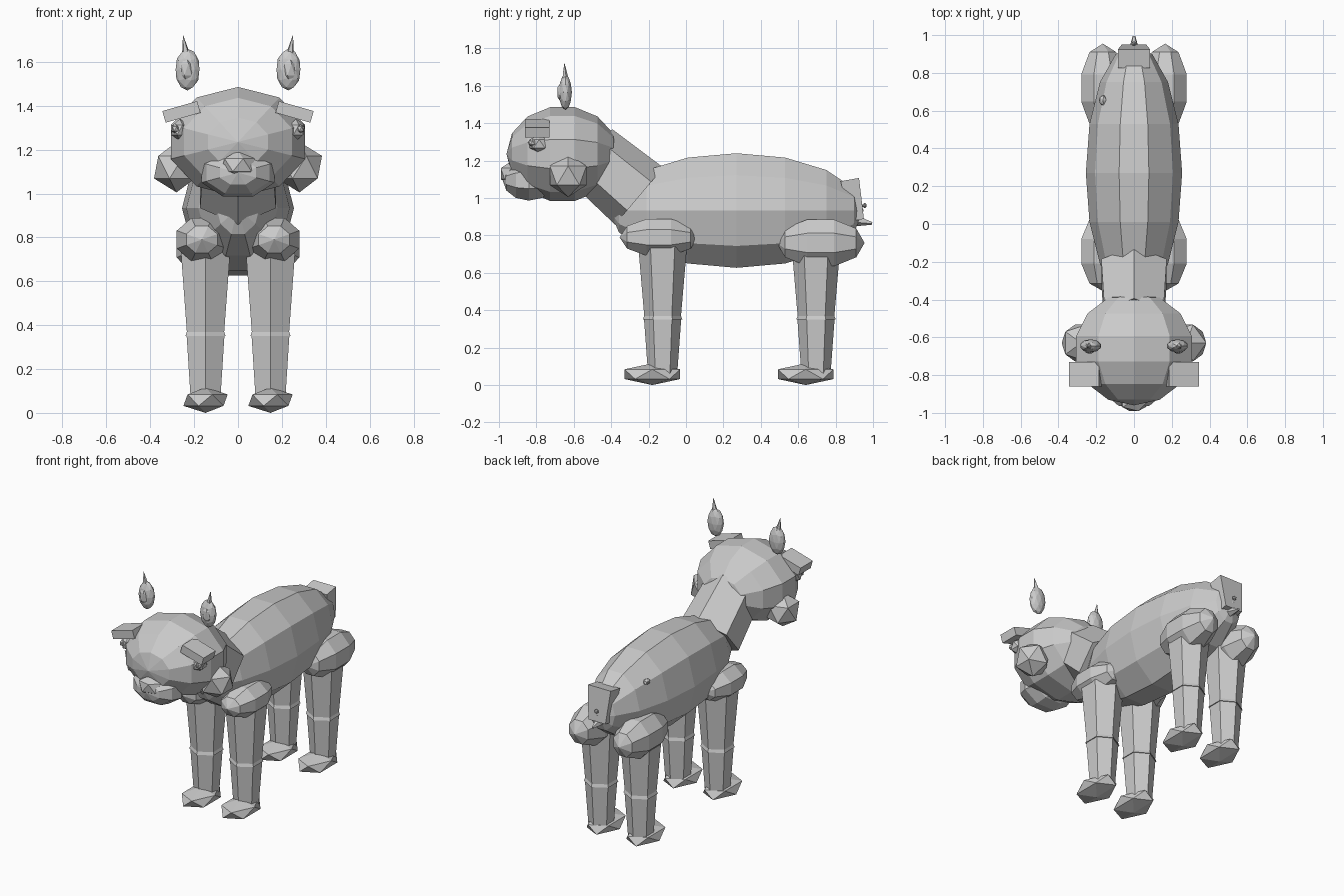
import bpy, bmesh, math
from mathutils import Vector, Matrix

if "Cube" in bpy.data.objects:
    bpy.data.objects.remove(bpy.data.objects["Cube"])

grey = bpy.data.materials.new("plain_grey")
grey.diffuse_color = (0.6, 0.6, 0.6, 1)
grey.use_nodes = True
grey.node_tree.nodes["Principled BSDF"].inputs["Base Color"].default_value = grey.diffuse_color


def finish(bm, name, matrix):
    bm.transform(matrix)
    bmesh.ops.recalc_face_normals(bm, faces=bm.faces)
    me = bpy.data.meshes.new(name)
    bm.to_mesh(me)
    bm.free()
    me.materials.append(grey)
    ob = bpy.data.objects.new(name, me)
    bpy.context.collection.objects.link(ob)
    return ob


def place(loc, size=(1, 1, 1), rot=None):
    return Matrix.Translation(loc) @ (rot or Matrix()) @ Matrix.Diagonal((*size, 1))


def lathe_ball(name, loc, size, segs, rings, spin=0.0):
    """Faceted ellipsoid with its poles along y; spin is measured from the top."""
    bm = bmesh.new()
    bmesh.ops.create_uvsphere(bm, u_segments=segs, v_segments=rings, radius=1)
    top = max((v for v in bm.verts if abs(v.co.x) + abs(v.co.y) > 0.01), key=lambda v: v.co.x)
    bm.transform(Matrix.Rotation(spin - math.atan2(top.co.y, top.co.x), 4, 'Z'))
    # cyclic axis swap: x -> z, y -> x, z -> y
    bm.transform(Matrix(((0, 1, 0, 0), (0, 0, 1, 0), (1, 0, 0, 0), (0, 0, 0, 1))))
    return finish(bm, name, place(loc, size))


def ico(name, loc, size, sub=1, rot=None):
    bm = bmesh.new()
    bmesh.ops.create_icosphere(bm, subdivisions=sub, radius=1)
    return finish(bm, name, place(loc, size, rot))


def prism(name, a, b, ra, rb, sides=6):
    """Tapered prism from a to b with an edge facing forward or upward."""
    a, b = Vector(a), Vector(b)
    axis = (b - a).normalized()
    side = Vector((1, 0, 0))
    side = (side - axis * side.dot(axis)).normalized()
    up = axis.cross(side)
    bm = bmesh.new()
    loops = []
    for c, r in ((a, ra), (b, rb)):
        ts = [math.tau * i / sides for i in range(sides)]
        loops.append([bm.verts.new(c + r * (math.cos(t) * up + math.sin(t) * side)) for t in ts])
    for i in range(sides):
        j = (i + 1) % sides
        bm.faces.new((loops[0][i], loops[0][j], loops[1][j], loops[1][i]))
    for loop in loops:
        bm.faces.new(loop)
    return finish(bm, name, Matrix())


def box(name, loc, size, rot=None, taper=1.0):
    bm = bmesh.new()
    bmesh.ops.create_cube(bm, size=1)
    for v in bm.verts:
        if v.co.z < 0:
            v.co.x *= taper
            v.co.y *= taper
    return finish(bm, name, place(loc, size, rot))


# Trunk, neck and head
lathe_ball("body", (0, 0.27, 0.933), (0.255, 0.68, 0.322), 10, 8, math.pi / 10)
prism("neck", (0, -0.51, 1.23), (0, -0.25, 1.01), 0.18, 0.2)
lathe_ball("head", (0, -0.66, 1.235), (0.33, 0.30, 0.257), 10, 7)
lathe_ball("muzzle", (0, -0.84, 1.095), (0.18, 0.14, 0.118), 8, 6, math.pi / 8)
ico("nose", (0, -0.935, 1.13), (0.085, 0.065, 0.066))

# Paired face parts
for s, tag in ((-1, "left"), (1, "right")):
    ico(tag + "_cheek", (s * 0.28, -0.63, 1.12), (0.115, 0.115, 0.115))
    ico(tag + "_eye", (s * 0.265, -0.785, 1.29), (0.045, 0.06, 0.05))
    ico(tag + "_pupil", (s * 0.285, -0.82, 1.295), (0.02, 0.025, 0.022))
    box(tag + "_brow", (s * 0.258, -0.795, 1.372), (0.165, 0.13, 0.055),
        Matrix.Rotation(s * math.radians(16), 4, 'Y'))
    ico(tag + "_ear", (s * 0.23, -0.645, 1.565), (0.057, 0.035, 0.095), 2)
    ico(tag + "_inner_ear", (s * 0.235, -0.665, 1.565), (0.032, 0.025, 0.06), 1)
    prism(tag + "_ear_tip", (s * 0.235, -0.645, 1.62), (s * 0.25, -0.65, 1.72), 0.022, 0.001, 5)

# Legs with rounded upper joints, knees and flat feet
legs = (("front", -0.145, 0.79, 0.21, 0.112, -0.125, -0.18),
        ("hind", 0.72, 0.76, 0.235, 0.142, 0.695, 0.64))
for end, jy, jz, jr, jh, ly, fy in legs:
    for s, tag in ((-1, "left"), (1, "right")):
        n = f"{tag}_{end}_"
        x = s * 0.148
        lathe_ball(n + "joint", (s * 0.165, jy, jz), (0.13, jr, jh), 8, 5, math.pi / 8)
        prism(n + "upper_leg", (x, ly, 0.74), (x, ly, 0.355), 0.13, 0.097)
        prism(n + "knee", (x, ly, 0.37), (x, ly, 0.35), 0.098, 0.106)
        prism(n + "lower_leg", (x, ly, 0.36), (x, ly, 0.06), 0.1, 0.078)
        ico(n + "foot", (x, fy, 0.058), (0.113, 0.175, 0.058))

# Tail, its tip and small bumps
box("tail", (0, 0.895, 0.99), (0.17, 0.10, 0.22), Matrix.Rotation(math.radians(10), 4, 'X'), 0.75)
prism("tail_tip", (0, 0.88, 0.885), (0, 0.995, 0.865), 0.04, 0.008, 5)
ico("tail_bump", (0, 0.955, 0.96), (0.015, 0.012, 0.015))
ico("back_bump", (-0.165, 0.655, 1.09), (0.022, 0.03, 0.02))
